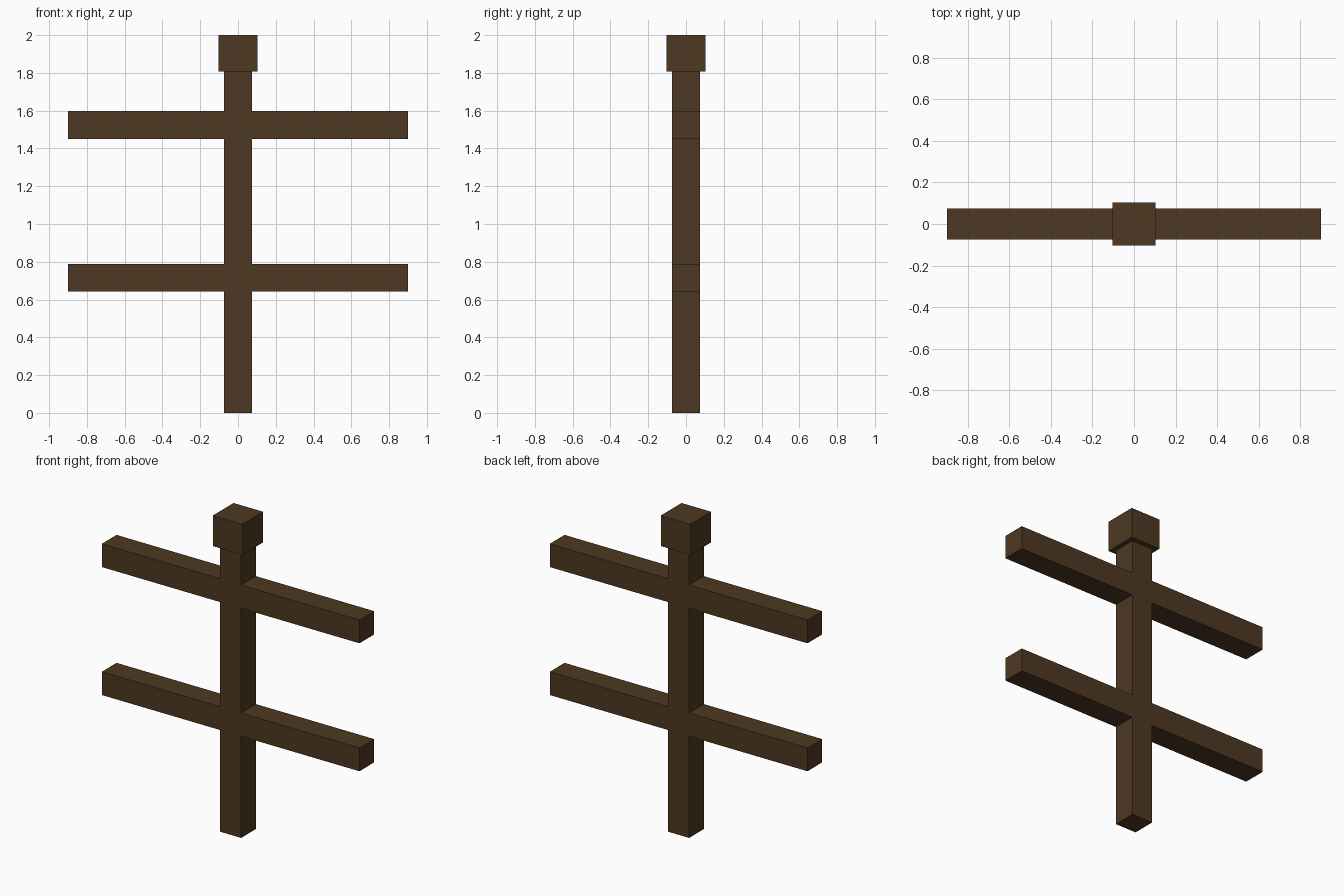
import bpy

cube = bpy.data.objects.get("Cube")
if cube:
    bpy.data.objects.remove(cube, do_unlink=True)

# Dark timber
wood = bpy.data.materials.new("dark_brown_wood")
wood.use_nodes = True
colour = (0.076, 0.040, 0.0155, 1)
wood.diffuse_color = colour
bsdf = next(n for n in wood.node_tree.nodes if n.type == "BSDF_PRINCIPLED")
bsdf.inputs["Base Color"].default_value = colour


def beam(name, width, depth, bottom, top):
    """Square-edged timber centred on the post axis."""
    bpy.ops.mesh.primitive_cube_add(size=1, location=(0, 0, (bottom + top) / 2))
    obj = bpy.context.object
    obj.name = name
    obj.scale = (width, depth, top - bottom)
    bpy.ops.object.transform_apply(location=False, rotation=False, scale=True)
    obj.data.materials.append(wood)
    return obj


THICK = 0.147

# Upright and its block cap
beam("post", THICK, THICK, 0, 1.85)
beam("post_cap", 0.207, 0.207, 1.807, 2)

# Two horizontal rails, flush with the post
for name, bottom in (("lower_rail", 0.642), ("upper_rail", 1.45)):
    beam(name, 1.8, THICK, bottom, bottom + THICK)
